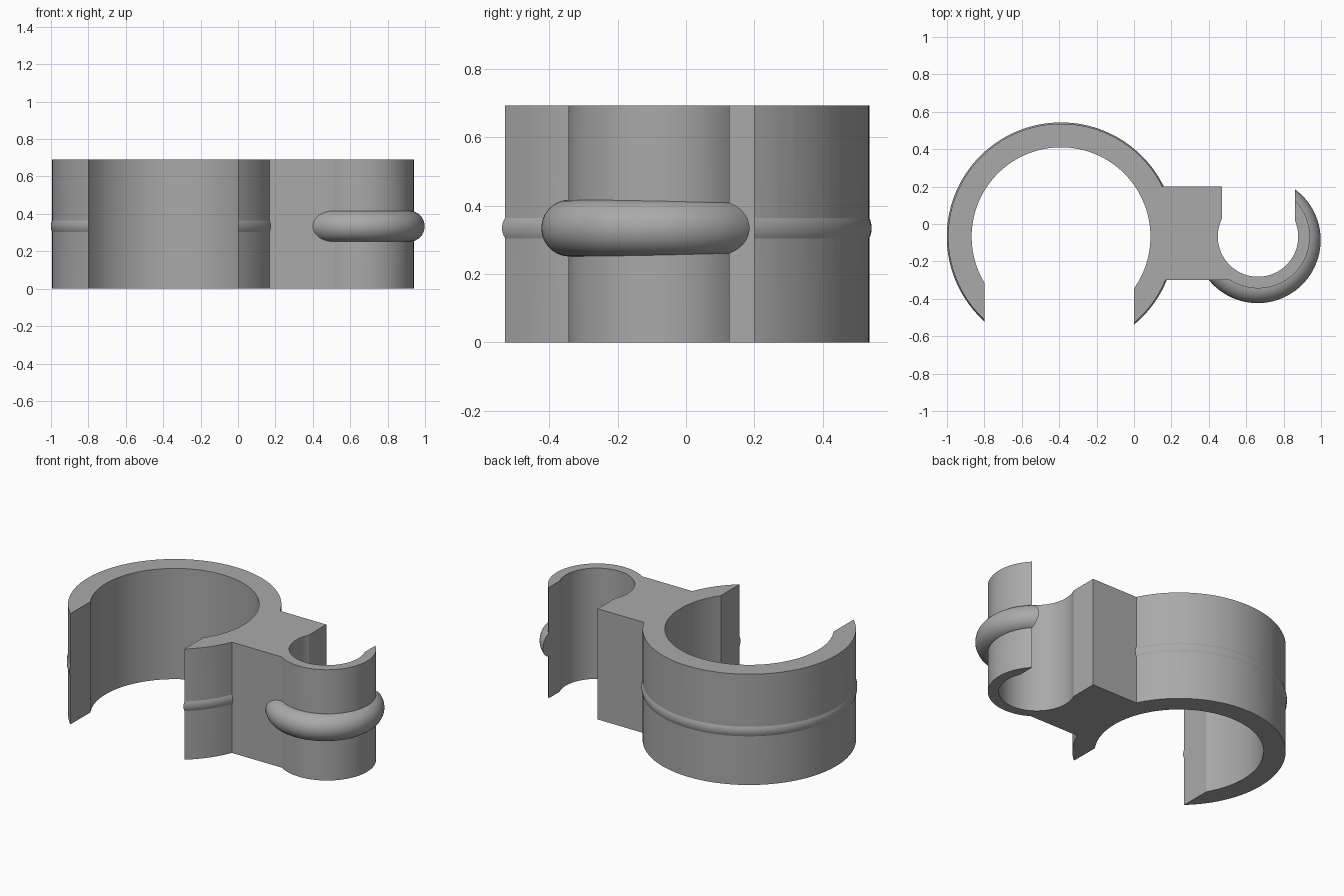
import bpy
import math

if "Cube" in bpy.data.objects:
    bpy.data.objects.remove(bpy.data.objects["Cube"], do_unlink=True)

HEIGHT = 0.692
MID = 0.334
LARGE = (-0.39, -0.068)   # centre of the large grip
SMALL = (0.663, -0.067)   # centre of the small grip

grey = bpy.data.materials.new("plain grey")
grey.use_nodes = True
colour = (0.4, 0.4, 0.4, 1)
grey.diffuse_color = colour
grey.node_tree.nodes["Principled BSDF"].inputs["Base Color"].default_value = colour


def finish(name):
    obj = bpy.context.object
    obj.name = name
    obj.data.materials.append(grey)
    return obj


def cylinder(name, centre, radius, extra=0.0):
    bpy.ops.mesh.primitive_cylinder_add(vertices=128, radius=radius, depth=HEIGHT + extra,
                                        location=(*centre, HEIGHT / 2))
    return finish(name)


def box(name, x0, x1, y0, y1, extra=0.0):
    bpy.ops.mesh.primitive_cube_add(size=1, location=((x0 + x1) / 2, (y0 + y1) / 2, HEIGHT / 2))
    obj = finish(name)
    obj.scale = (x1 - x0, y1 - y0, HEIGHT + extra)
    bpy.ops.object.transform_apply(location=False, rotation=False, scale=True)
    return obj


def rib(name, centre, outer, thickness):
    bpy.ops.mesh.primitive_torus_add(major_segments=128, minor_segments=40,
                                     major_radius=outer - thickness, minor_radius=thickness,
                                     location=(*centre, MID))
    return finish(name)


def combine(target, tools, operation):
    bpy.context.view_layer.objects.active = target
    for tool in tools:
        mod = target.modifiers.new(operation.title(), 'BOOLEAN')
        mod.operation = operation
        mod.solver = 'EXACT'
        mod.object = tool
        bpy.ops.object.modifier_apply(modifier=mod.name)
        bpy.data.objects.remove(tool, do_unlink=True)


# Solid body: two grips, a bridge between them and the rounded ribs
clip = cylinder("double_clip", LARGE, 0.604)
combine(clip, [
    box("bridge", 0.02, 0.66, -0.3, 0.2),
    cylinder("small_grip", SMALL, 0.277),
    rib("large_rib", LARGE, 0.611, 0.068),
    rib("small_rib", (0.661, -0.086), 0.337, 0.083),
], 'UNION')

# Bores and the openings that face opposite ways
combine(clip, [
    cylinder("large_bore", LARGE, 0.478, 0.4),
    cylinder("small_bore", SMALL, 0.215, 0.4),
    box("large_opening", -0.8, 0.0, -1.0, LARGE[1], 0.4),
    box("small_opening", 0.47, 0.86, SMALL[1], 0.6, 0.4),
], 'DIFFERENCE')

# Smooth curved walls, crisp edges
bpy.ops.object.select_all(action='DESELECT')
clip.select_set(True)
bpy.context.view_layer.objects.active = clip
bpy.ops.object.shade_smooth_by_angle(angle=math.radians(20))
